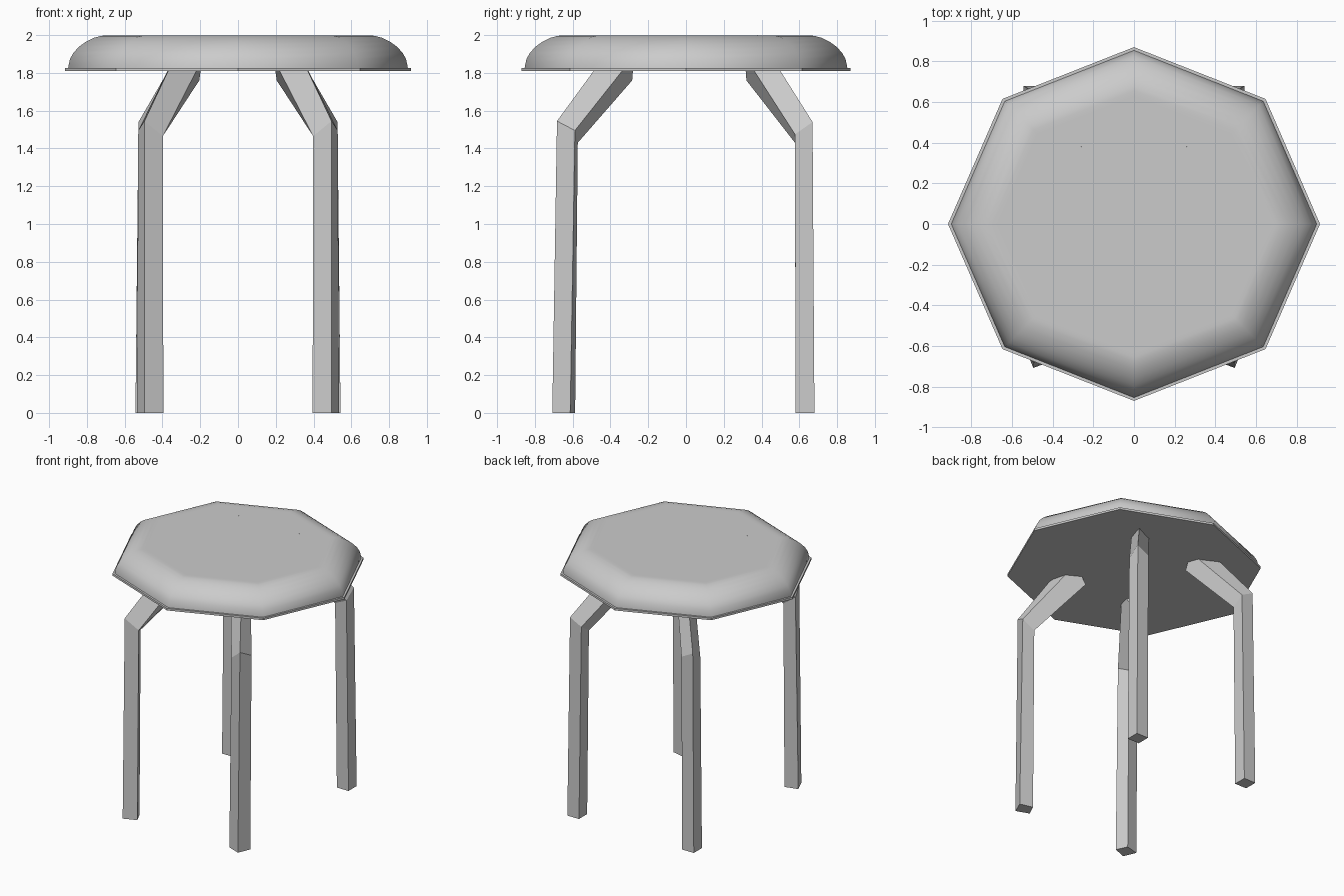
import bpy, bmesh, math

if "Cube" in bpy.data.objects:
    bpy.data.objects.remove(bpy.data.objects["Cube"])

RX, RY = 0.915, 0.87  # seat octagon radii


def mesh_object(name, bm):
    bmesh.ops.recalc_face_normals(bm, faces=bm.faces)
    me = bpy.data.meshes.new(name)
    bm.to_mesh(me)
    bm.free()
    ob = bpy.data.objects.new(name, me)
    bpy.context.collection.objects.link(ob)
    return ob


def loft(name, loops):
    """Bridge equal-length point loops and cap both ends."""
    bm = bmesh.new()
    rings = [[bm.verts.new(p) for p in loop] for loop in loops]
    n = len(rings[0])
    for a, b in zip(rings, rings[1:]):
        for i in range(n):
            j = (i + 1) % n
            bm.faces.new((a[i], a[j], b[j], b[i]))
    bm.faces.new(rings[0])
    bm.faces.new(rings[-1])
    return mesh_object(name, bm)


def octagon(inset, z):
    return [((RX - inset) * math.cos(i * math.pi / 4),
             (RY - inset) * math.sin(i * math.pi / 4), z) for i in range(8)]


# Thin board under the cushion
loft("seat_board", [octagon(0, 1.81), octagon(0, 1.826)])

# Padded cushion with rounded shoulder
profile = [(0.016, 1.826), (0.018, 1.84), (0.026, 1.875), (0.045, 1.908),
           (0.075, 1.94), (0.11, 1.965), (0.15, 1.985), (0.19, 1.996),
           (0.215, 1.998), (0.24, 1.998)]
cushion = loft("seat_cushion", [octagon(i, z) for i, z in profile])
bpy.context.view_layer.objects.active = cushion
cushion.select_set(True)
bpy.ops.object.shade_smooth_by_angle(angle=math.radians(50))
cushion.select_set(False)

# Bent square legs: foot, bend and angled upper end
front = [
    [(.495, -.708, 0), (.395, -.67, 0), (.435, -.587, 0), (.535, -.613, 0)],
    [(.495, -.683, 1.545), (.398, -.65, 1.465), (.435, -.573, 1.43), (.528, -.588, 1.495)],
    [(.28, -.35, 2.0), (.19, -.36, 1.87), (.205, -.285, 1.76), (.30, -.275, 1.89)],
]
back = [
    [(.543, .68, 0), (.443, .68, 0), (.443, .58, 0), (.543, .58, 0)],
    [(.527, .67, 1.54), (.43, .67, 1.49), (.43, .577, 1.43), (.527, .577, 1.475)],
    [(.26, .38, 2.0), (.19, .39, 1.87), (.205, .32, 1.76), (.28, .31, 1.89)],
]
for name, loops in (("front_leg", front), ("back_leg", back)):
    for side, s in (("right", 1), ("left", -1)):
        loft(f"{name}_{side}", [[(s * x, y, z) for x, y, z in lp] for lp in loops])
